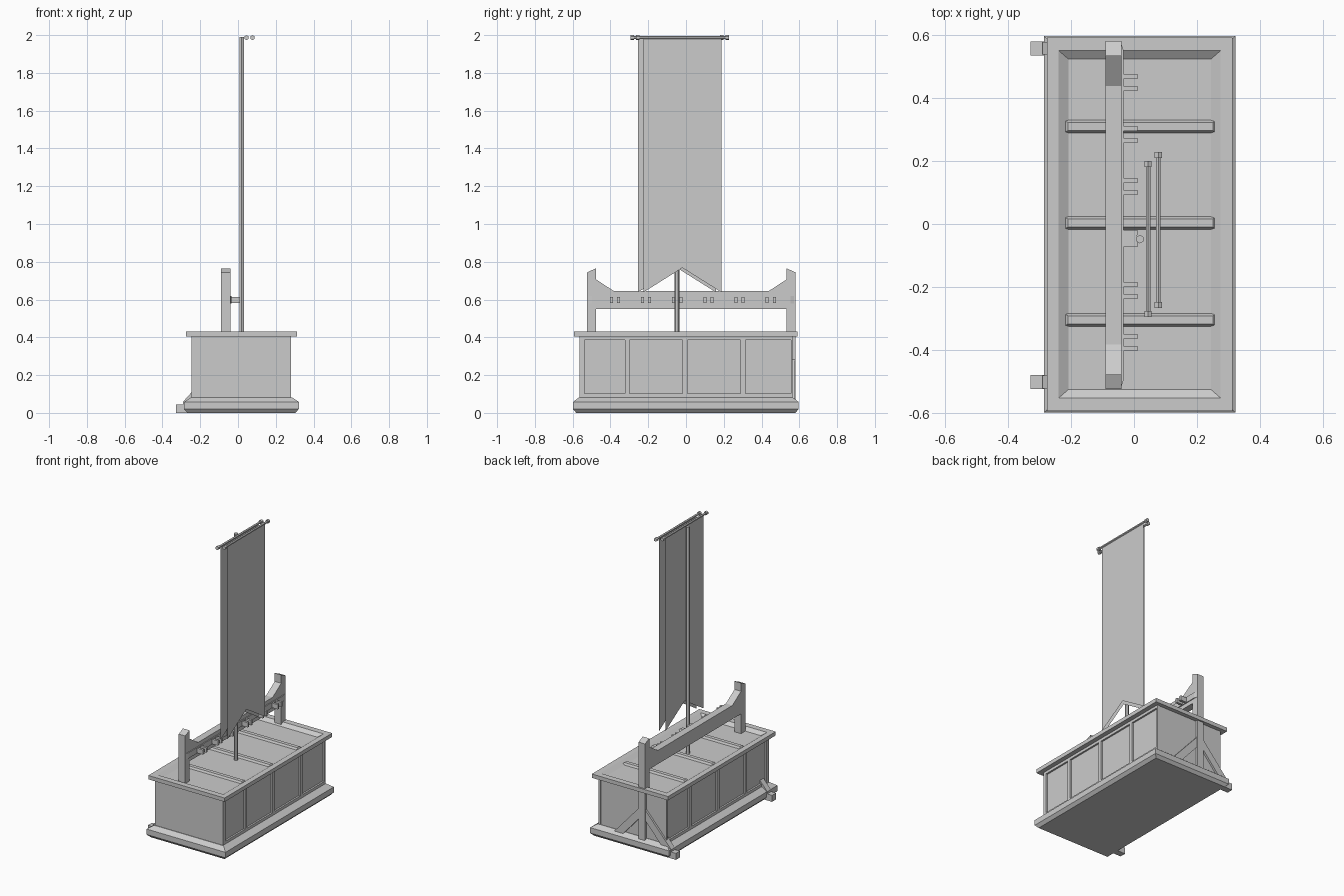
import bpy, bmesh, math
from mathutils import Vector, Matrix

if "Cube" in bpy.data.objects:
    bpy.data.objects.remove(bpy.data.objects["Cube"])

CX = 0.018      # centre of the chest in x
FC = 0.028      # centre of the rack frame in y
PY = -0.048     # pole position in y


def finish(name, bm, closed=True):
    if closed:
        bmesh.ops.recalc_face_normals(bm, faces=bm.faces)
    me = bpy.data.meshes.new(name)
    bm.to_mesh(me)
    bm.free()
    ob = bpy.data.objects.new(name, me)
    bpy.context.collection.objects.link(ob)
    return ob


def box(name, x0, x1, y0, y1, z0, z1):
    bm = bmesh.new()
    bmesh.ops.create_cube(bm, size=1)
    for v in bm.verts:
        v.co = Vector(((x0 + x1) / 2 + v.co.x * (x1 - x0),
                       (y0 + y1) / 2 + v.co.y * (y1 - y0),
                       (z0 + z1) / 2 + v.co.z * (z1 - z0)))
    return finish(name, bm)


def rect_loft(name, cx, cy, rings):
    """Stack of rectangles (half x, half y, z) joined and capped."""
    bm = bmesh.new()
    loops = [[bm.verts.new((cx + sx * hx, cy + sy * hy, z))
              for sx, sy in ((-1, -1), (1, -1), (1, 1), (-1, 1))]
             for hx, hy, z in rings]
    for a, b in zip(loops, loops[1:]):
        for i in range(4):
            j = (i + 1) % 4
            bm.faces.new((a[i], a[j], b[j], b[i]))
    bm.faces.new(loops[0])
    bm.faces.new(loops[-1])
    return finish(name, bm)


def prism(name, pts, axis, a, b):
    """Extrude a 2D outline along an axis from a to b."""
    def place(p, d):
        c = list(p)
        c.insert(axis, d)
        return c
    bm = bmesh.new()
    lo = [bm.verts.new(place(p, a)) for p in pts]
    hi = [bm.verts.new(place(p, b)) for p in pts]
    n = len(pts)
    for i in range(n):
        j = (i + 1) % n
        bm.faces.new((lo[i], lo[j], hi[j], hi[i]))
    bm.faces.new(lo)
    bm.faces.new(hi)
    return finish(name, bm)


def rod(name, start, end, radius, sides=6):
    start, end = Vector(start), Vector(end)
    d = end - start
    bm = bmesh.new()
    rot = d.to_track_quat('Z', 'Y').to_matrix().to_4x4()
    bmesh.ops.create_cone(bm, cap_ends=True, segments=sides, radius1=radius,
                          radius2=radius, depth=d.length,
                          matrix=Matrix.Translation((start + end) / 2) @ rot)
    return finish(name, bm)


# chest: plinth, body and recessed lid
rect_loft("plinth", CX, -0.001, [(0.285, 0.58, 0), (0.304, 0.597, 0.02),
                                 (0.304, 0.597, 0.058), (0.268, 0.566, 0.082)])
box("chest_body", -0.233, 0.268, -0.563, 0.563, 0.07, 0.406)
rect_loft("lid_tray", CX, -0.001, [(0.294, 0.592, 0.405), (0.294, 0.592, 0.432),
                                   (0.257, 0.551, 0.432), (0.2255, 0.5235, 0.412)])

# raised panel frames on both long sides
for side, x0, x1 in (("right", 0.262, 0.28), ("left", -0.245, -0.227)):
    for y0, y1 in ((-0.563, -0.537), (-0.323, -0.299), (-0.0185, 0.008),
                   (0.288, 0.315), (0.555, 0.565)):
        box(side + "_stile", x0, x1, y0, y1, 0.075, 0.406)
    for z0, z1 in ((0.075, 0.102), (0.386, 0.406)):
        box(side + "_rail", x0, x1, -0.563, 0.565, z0, z1)

# ridges across the lid
for y in (0.309, 0.003, -0.304):
    rect_loft("lid_ridge", 0.02, y, [(0.245, 0.021, 0.411), (0.23, 0.013, 0.426)])

# rack: two posts and a beam in one outline
half = [(0.505, 0.03), (0.552, 0.03), (0.552, 0.744), (0.505, 0.765),
        (0.505, 0.707), (0.41, 0.645)]
outline = [(FC + y, z) for y, z in half]
outline += [(FC - y, z) for y, z in reversed(half)]
outline += [(FC - 0.505, 0.55), (FC + 0.505, 0.55)]
prism("rack_frame", outline, 0, -0.09, -0.04)

# feet and diagonal braces below each post
for s in (-1, 1):
    y0, y1 = sorted((FC + s * 0.507, FC + s * 0.551))
    box("rack_foot", -0.328, 0.198, y0, y1, 0, 0.045)
    for m in (-1, 1):
        pts = [(-0.065 + m * x, z) for x, z in
               ((0.02, 0.283), (0.025, 0.283), (0.225, 0.06), (0.225, 0.04),
                (0.175, 0.04), (0.02, 0.215))]
        prism("brace", pts, 1, y0 + 0.002, y1 - 0.002)

# peg rail with forked holders
prism("peg_rail", [(-0.042, FC - 0.55), (-0.034, FC - 0.525),
                   (-0.034, FC + 0.525), (-0.042, FC + 0.55)], 2, 0.578, 0.618)
for i in range(6):
    y = 0.449 - i * 0.165
    for s in (-1, 1):
        yc = y + s * 0.019
        box("holder_prong", -0.04, 0.011, yc - 0.008, yc + 0.008, 0.581, 0.614)
box("pole_clip", -0.04, 0.01, PY - 0.013, PY + 0.013, 0.581, 0.614)

# pole
rod("pole", (0.019, PY, 0.405), (0.019, PY, 1.99), 0.0135)

# two banners with swallowtail ends hanging from crossbars
for tag, x, yc in (("rear", 0.045, -0.048), ("front", 0.077, -0.019)):
    rod(tag + "_crossbar", (x, yc - 0.235, 1.987), (x, yc + 0.235, 1.987), 0.008)
    for s in (-1, 1):
        rod(tag + "_knob", (x, yc + s * 0.228, 1.987), (x, yc + s * 0.247, 1.987), 0.013)
    bm = bmesh.new()
    p = [bm.verts.new((x, yc + y, z)) for y, z in
         ((-0.207, 0.638), (0, 0.768), (0.207, 0.638), (0.207, 1.985),
          (0, 1.985), (-0.207, 1.985))]
    bm.faces.new((p[0], p[1], p[4], p[5]))
    bm.faces.new((p[1], p[2], p[3], p[4]))
    finish(tag + "_banner", bm, closed=False)
